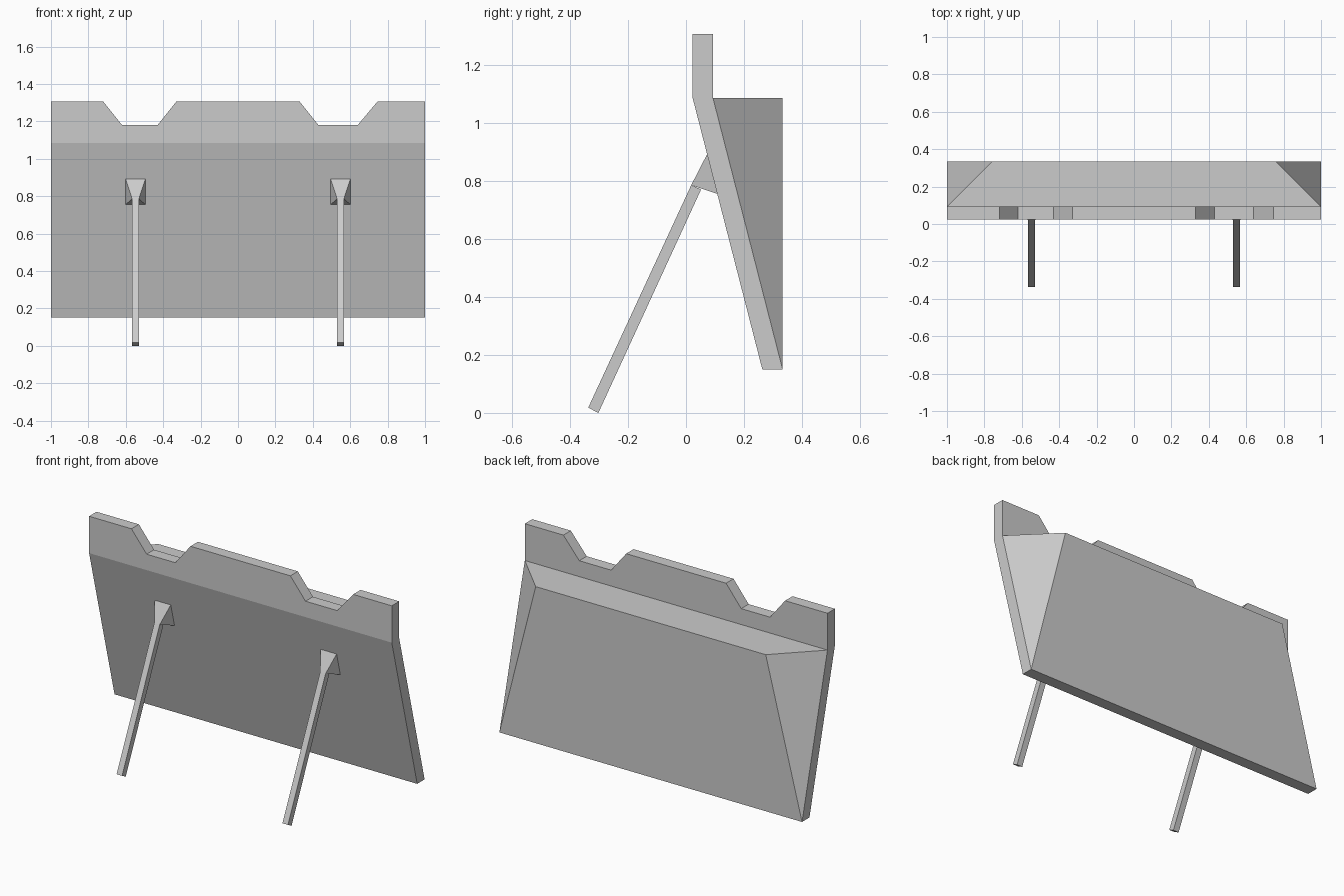
import bpy, bmesh
from mathutils import Vector

cube = bpy.data.objects.get("Cube")
if cube:
    bpy.data.objects.remove(cube)

GREY = (0.6, 0.6, 0.6, 1)
grey = bpy.data.materials.new("light_grey")
grey.use_nodes = True
grey.diffuse_color = GREY
grey.node_tree.nodes["Principled BSDF"].inputs["Base Color"].default_value = GREY


def finish(name, bm):
    bmesh.ops.recalc_face_normals(bm, faces=bm.faces)
    mesh = bpy.data.meshes.new(name)
    bm.to_mesh(mesh)
    bm.free()
    mesh.materials.append(grey)
    obj = bpy.data.objects.new(name, mesh)
    bpy.context.collection.objects.link(obj)
    return obj


def prism(points, offset):
    """Extrude a flat outline along the offset vector."""
    bm = bmesh.new()
    a = [bm.verts.new(p) for p in points]
    b = [bm.verts.new(Vector(p) + Vector(offset)) for p in points]
    bm.faces.new(a)
    bm.faces.new(b)
    n = len(points)
    for i in range(n):
        j = (i + 1) % n
        bm.faces.new((a[i], a[j], b[j], b[i]))
    return bm


def hull(points):
    bm = bmesh.new()
    for p in points:
        bm.verts.new(p)
    bmesh.ops.convex_hull(bm, input=bm.verts)
    bmesh.ops.dissolve_limit(bm, angle_limit=0.01, verts=bm.verts, edges=bm.edges)
    return bm


BOTTOM, FOLD, NOTCH, TOP = 0.15, 1.085, 1.18, 1.305
FRONT, BACK, LEAN = 0.023, 0.093, 0.24

# Armour plate: notched upright rim, folded into a leaning lower sheet
outline = [(-1, BOTTOM), (1, BOTTOM), (1, TOP), (0.745, TOP), (0.64, NOTCH),
           (0.43, NOTCH), (0.33, TOP), (-0.33, TOP), (-0.43, NOTCH),
           (-0.62, NOTCH), (-0.72, TOP), (-1, TOP)]
bm = prism([(x, FRONT, z) for x, z in outline], (0, BACK - FRONT, 0))
bmesh.ops.bisect_plane(bm, geom=bm.verts[:] + bm.edges[:] + bm.faces[:],
                       plane_co=(0, 0, FOLD), plane_no=(0, 0, 1))
for v in bm.verts:
    if v.co.z < BOTTOM + 0.01:
        v.co.y += LEAN
finish("front_plate", bm)

# Wedge filling the space behind the leaning sheet
rear = BACK + LEAN
finish("rear_wedge", hull([(s * x, y, z) for s in (-1, 1) for x, y, z in
                           ((1, BACK, FOLD), (0.76, rear, FOLD), (1, rear, BOTTOM))]))

# Support legs with flared brackets
for side, s in (("left", 1), ("right", -1)):
    cx, half, flare = 0.548 * s, 0.018, 0.053
    leg = [(-0.337, 0.018), (-0.302, 0.0), (0.052, 0.77), (0.018, 0.785)]
    finish(side + "_leg", prism([(cx - half, y, z) for y, z in leg], (2 * half, 0, 0)))
    finish(side + "_bracket", hull([(cx + d * w, y, z) for d in (-1, 1) for w, y, z in
                                    ((flare, 0.073, 0.892), (flare, 0.108, 0.755),
                                     (half, 0.018, 0.785))]))
